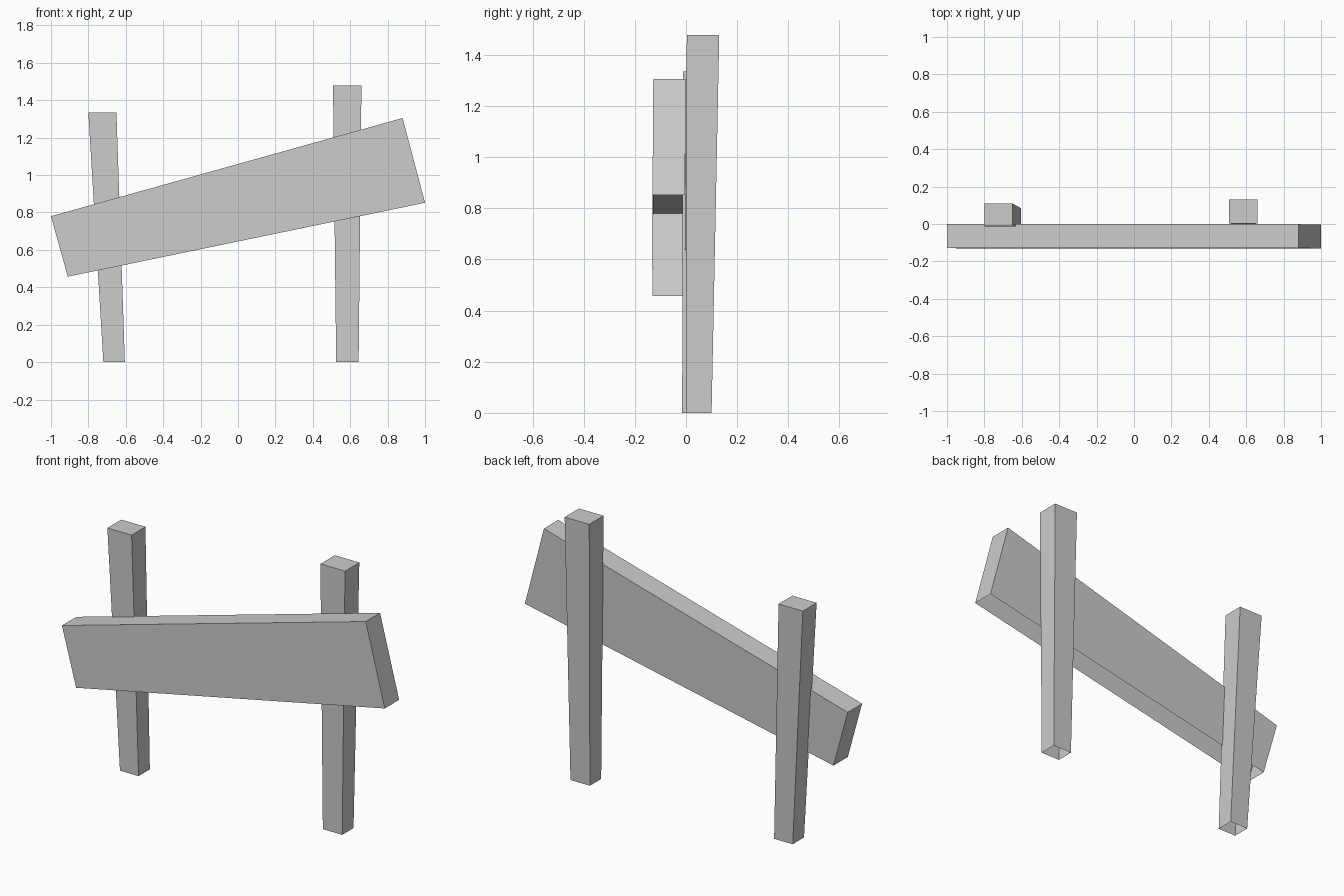
import bpy
import bmesh

cube = bpy.data.objects.get("Cube")
if cube:
    bpy.data.objects.remove(cube, do_unlink=True)

grey = bpy.data.materials.new("plain grey")
grey.use_nodes = True
colour = (0.6, 0.6, 0.6, 1)
grey.diffuse_color = colour
grey.node_tree.nodes["Principled BSDF"].inputs["Base Color"].default_value = colour


def open_box(name, lower, upper):
    """Box without an underside; each rim is (left point, right point, front y, back y)."""
    bm = bmesh.new()
    rims = []
    for (xl, zl), (xr, zr), front, back in (lower, upper):
        corners = [(xl, front, zl), (xr, front, zr), (xr, back, zr), (xl, back, zl)]
        rims.append([bm.verts.new(c) for c in corners])
    low, high = rims
    for i in range(4):
        j = (i + 1) % 4
        bm.faces.new((low[i], low[j], high[j], high[i]))
    bm.faces.new(high)
    mesh = bpy.data.meshes.new(name)
    bm.to_mesh(mesh)
    bm.free()
    mesh.materials.append(grey)
    obj = bpy.data.objects.new(name, mesh)
    bpy.context.collection.objects.link(obj)
    return obj


# Leaning posts, wider at the top
open_box("right_post",
         ((-0.72, 0), (-0.605, 0), -0.015, 0.085),
         ((-0.80, 1.335), (-0.65, 1.335), -0.012, 0.11))
open_box("left_post",
         ((0.525, 0), (0.645, 0), 0.0, 0.10),
         ((0.508, 1.478), (0.66, 1.478), 0.003, 0.13))

# Crooked sign board across the front
open_box("sign_board",
         ((-0.91, 0.457), (1.0, 0.852), -0.131, -0.004),
         ((-1.0, 0.78), (0.88, 1.305), -0.128, -0.001))
